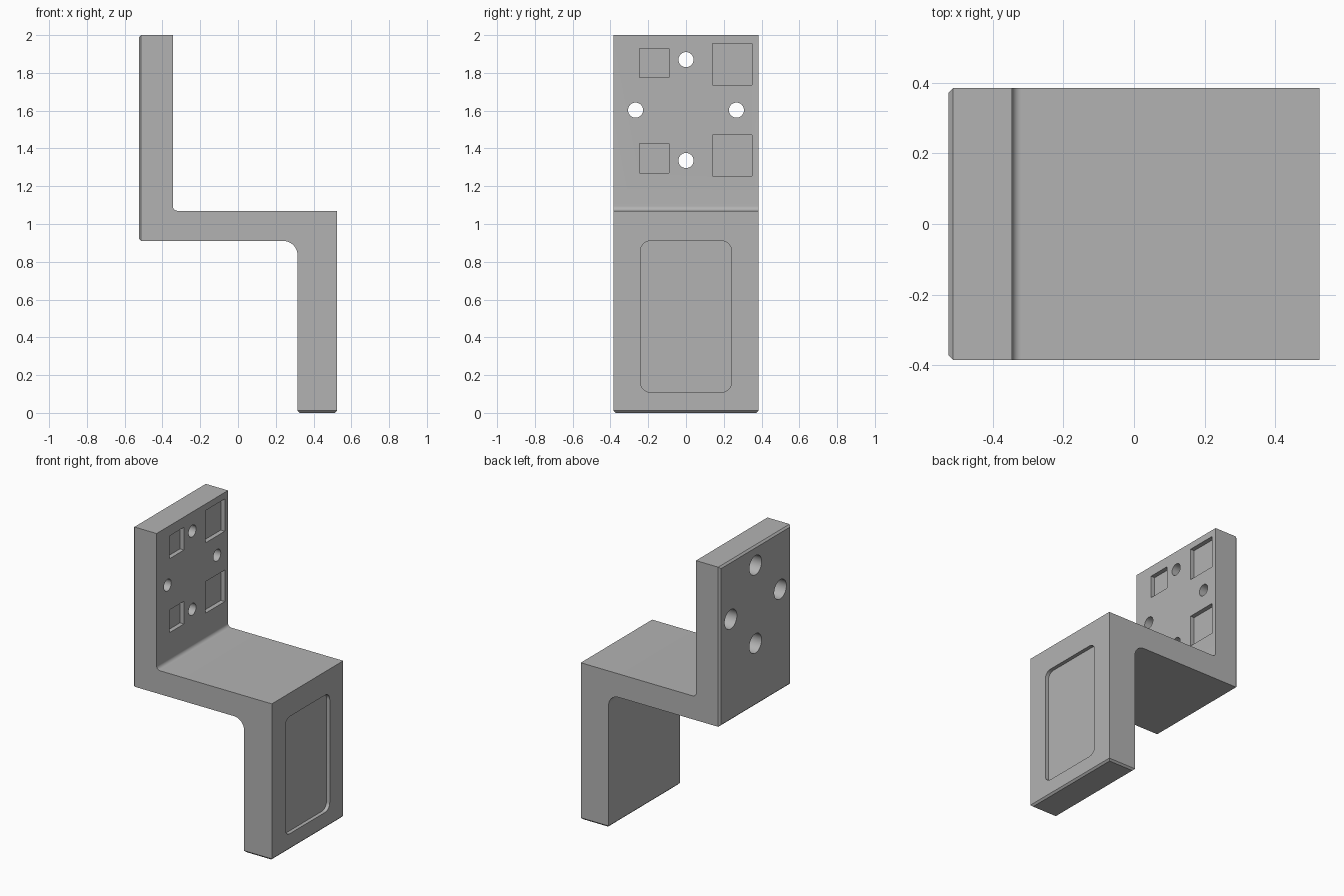
import bpy, bmesh
from math import sin, cos, pi, radians

cube = bpy.data.objects.get("Cube")
if cube:
    bpy.data.objects.remove(cube, do_unlink=True)

grey = bpy.data.materials.new("plain grey")
grey.use_nodes = True
colour = (0.45, 0.45, 0.45, 1)
grey.diffuse_color = colour
grey.node_tree.nodes["Principled BSDF"].inputs["Base Color"].default_value = colour


def arc(cx, cz, r, start, end, steps=10):
    """Points of a circular arc, angles in degrees."""
    angles = [radians(start + (end - start) * i / steps) for i in range(steps + 1)]
    return [(cx + r * cos(a), cz + r * sin(a)) for a in angles]


def rounded_rect(a0, a1, b0, b1, r):
    if r == 0:
        return [(a0, b0), (a1, b0), (a1, b1), (a0, b1)]
    return (arc(a1 - r, b1 - r, r, 0, 90) + arc(a0 + r, b1 - r, r, 90, 180)
            + arc(a0 + r, b0 + r, r, 180, 270) + arc(a1 - r, b0 + r, r, 270, 360))


def prism(name, points, offset, bevel_sides=()):
    """Extrude a closed outline by an offset and bevel faces at chosen (axis, value)."""
    bm = bmesh.new()
    face = bm.faces.new([bm.verts.new(p) for p in points])
    moved = bmesh.ops.extrude_face_region(bm, geom=[face])["geom"]
    bmesh.ops.translate(bm, vec=offset,
                        verts=[v for v in moved if isinstance(v, bmesh.types.BMVert)])
    bmesh.ops.recalc_face_normals(bm, faces=bm.faces)
    edges = set()
    for axis, value in bevel_sides:
        for f in bm.faces:
            if all(abs(v.co[axis] - value) < 1e-4 for v in f.verts):
                edges.update(f.edges)
    if edges:
        bmesh.ops.bevel(bm, geom=list(edges), offset=0.012, segments=1,
                        affect='EDGES', clamp_overlap=True)
    mesh = bpy.data.meshes.new(name)
    bm.to_mesh(mesh)
    bm.free()
    obj = bpy.data.objects.new(name, mesh)
    mesh.materials.append(grey)
    bpy.context.collection.objects.link(obj)
    return obj


# Stepped bracket: upper plate, shelf and lower leg in one profile
X, Y = 0.525, 0.385
profile = [(-X, 2), (-X, 0.91)]
profile += arc(0.24, 0.835, 0.075, 90, 0)
profile += [(0.315, 0), (X, 0), (X, 1.07)]
profile += arc(-0.32, 1.095, 0.025, 270, 180)
profile += [(-0.345, 2)]
bracket = prism("stepped_bracket", [(x, -Y, z) for x, z in profile], (0, 2 * Y, 0),
                bevel_sides=[(0, -X), (2, 0)])
bpy.context.view_layer.objects.active = bracket
bracket.select_set(True)


def cut(outline, x0, x1):
    """Cut a y-z outline out of the bracket between x0 and x1."""
    cutter = prism("cutter", [(x0, y, z) for y, z in outline], (x1 - x0, 0, 0))
    cutter.hide_render = True
    mod = bracket.modifiers.new("cut", 'BOOLEAN')
    mod.operation, mod.solver, mod.object = 'DIFFERENCE', 'EXACT', cutter
    bpy.ops.object.modifier_apply(modifier=mod.name)
    bpy.data.objects.remove(cutter, do_unlink=True)


# Rounded recess on the leg
cut(rounded_rect(-0.24, 0.24, 0.11, 0.91, 0.05), X - 0.025, X + 0.1)

# Square pockets on the upper plate
for y0, y1, z0, z1 in [(-0.245, -0.09, 1.775, 1.93), (-0.245, -0.09, 1.27, 1.425),
                       (0.14, 0.35, 1.735, 1.955), (0.14, 0.35, 1.255, 1.47)]:
    cut(rounded_rect(y0, y1, z0, z1, 0), -0.375, -0.3)

# Through holes, counterbored from the back of the plate
for i in range(4):
    y, z = 0.267 * cos(i * pi / 2), 1.603 + 0.267 * sin(i * pi / 2)
    cut(arc(y, z, 0.04, 0, 360, 32)[:-1], -0.7, -0.2)
    cut(arc(y, z, 0.066, 0, 360, 32)[:-1], -0.7, -0.425)

bpy.ops.object.shade_smooth_by_angle(angle=radians(30))
